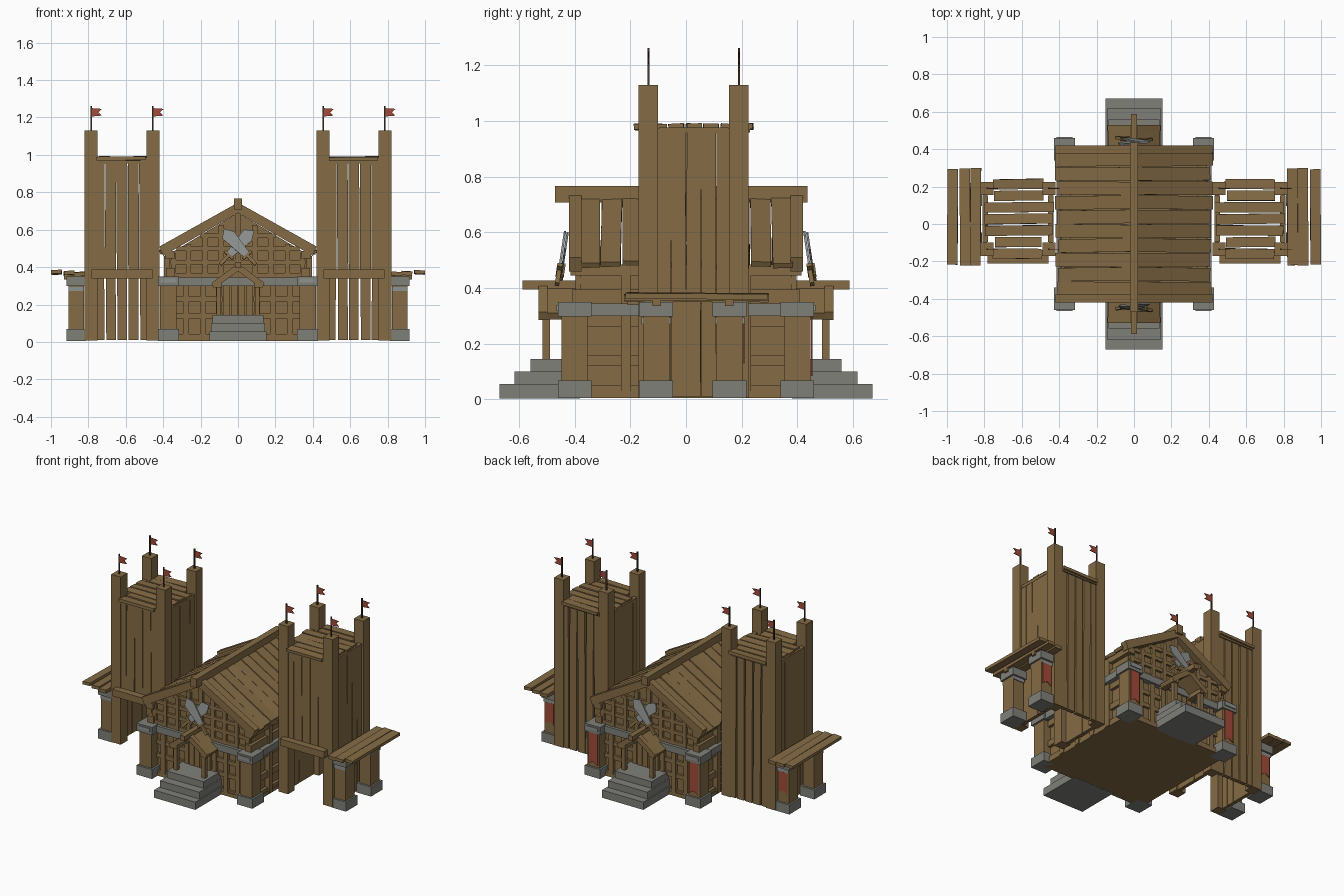
import bpy, bmesh, math, random
from mathutils import Matrix, Vector

if "Cube" in bpy.data.objects:
    bpy.data.objects.remove(bpy.data.objects["Cube"])
random.seed(4)

def mat(name, c):
    m = bpy.data.materials.new(name)
    m.diffuse_color = (*c, 1)
    m.use_nodes = True
    m.node_tree.nodes["Principled BSDF"].inputs["Base Color"].default_value = m.diffuse_color
    return m

WOOD = mat("brown wood", (0.235, 0.150, 0.060))
STONE = mat("grey stone", (0.215, 0.215, 0.195))
STEEL = mat("pale steel", (0.27, 0.29, 0.28))
RED = mat("red cloth", (0.36, 0.070, 0.040))
DARK = mat("dark pole", (0.06, 0.038, 0.02))

def make(name, bm, m):
    bmesh.ops.recalc_face_normals(bm, faces=bm.faces[:])
    me = bpy.data.meshes.new(name)
    bm.to_mesh(me)
    bm.free()
    me.materials.append(m)
    ob = bpy.data.objects.new(name, me)
    bpy.context.collection.objects.link(ob)
    return ob

def box(name, x, y, z, m=WOOD, rot=(0, 0, 0)):
    """Box between two limits on each axis, turned about its centre."""
    bm = bmesh.new()
    bmesh.ops.create_cube(bm, size=1)
    R = Matrix.Identity(4)
    for a, ax in zip(rot, "XYZ"):
        R = Matrix.Rotation(a, 4, ax) @ R
    S = Matrix.Diagonal((abs(x[1]-x[0]), abs(y[1]-y[0]), abs(z[1]-z[0]), 1))
    C = Matrix.Translation((sum(x)/2, sum(y)/2, sum(z)/2))
    bm.transform(C @ R @ S)
    return make(name, bm, m)

def prism(name, pts, y0, y1, m=WOOD, M=None):
    """Extrude an x-z outline along y."""
    bm = bmesh.new()
    f = bm.faces.new([bm.verts.new((p[0], y0, p[1])) for p in pts])
    g = bmesh.ops.extrude_face_region(bm, geom=[f])["geom"]
    bmesh.ops.translate(bm, vec=(0, y1-y0, 0), verts=[v for v in g if isinstance(v, bmesh.types.BMVert)])
    if M:
        bm.transform(M)
    return make(name, bm, m)

def jit(a):
    return random.uniform(-a, a)

# ---------- main hall ----------
box("hall_floor", (-.39, .39), (-.40, .40), (.005, .03))
for s in (-1, 1):
    # side walls, sills and stone band
    box("hall_side_wall", (s*.345, s*.365), (-.38, .38), (.01, .46))
    box("side_stone_band", (s*.34, s*.415), (-.36, .36), (.30, .345), STONE)
    box("side_wall_plate", (s*.34, s*.385), (-.41, .41), (.345, .395))
    box("eave_beam", (s*.34, s*.39), (-.415, .415), (.445, .485))
    for z in (.01, .12, .26):
        box("side_rail", (s*.36, s*.385), (-.36, .36), (z, z+.04))
    for y in (-.215, -.07, .07, .215):
        box("side_post", (s*.36, s*.395), (y-.018, y+.018), (.01, .46))
    # plank roof slopes
    ang = math.atan2(.24, .41)
    n = 10
    for i in range(n):
        y = -.345 + i*.69/(n-1)
        L = .474 + jit(.012)
        cx, cz = s*math.cos(ang)*L/2, .722 - math.sin(ang)*L/2 + jit(.003)
        box("roof_plank", (cx-L/2, cx+L/2), (y-.036, y+.036), (cz-.01, cz+.01),
            WOOD, (jit(.04), s*ang, jit(.018)))

for e in (-1, 1):   # front and back ends
    # gable wall with lattice
    prism("gable_wall", [(-.36, .01), (.36, .01), (.36, .475), (0, .69), (-.36, .475)], e*.36, e*.38)
    for x in (.345, .265, .175, .09):
        for s in (-1, 1):
            top = .68 - x*.6
            box("gable_post", (s*x-.014, s*x+.014), (e*.375, e*.397), (.345, top))
            box("wall_post", (s*(x+.012)-.016, s*(x+.012)+.016), (e*.375, e*.40), (.01, .30))
    box("gable_centre_post", (-.016, .016), (e*.375, e*.397), (.345, .69))
    for z, w in ((.345, .37), (.415, .36), (.485, .33), (.555, .2)):
        box("gable_rail", (-w, w), (e*.375, e*.395), (z, z+.024))
    for z in (.015, .125, .215):
        for s in (-1, 1):
            box("wall_rail", (s*.08, s*.36), (e*.375, e*.395), (z, z+.028))
    box("end_stone_band", (-.33, .33), (e*.36, e*.415), (.30, .345), STONE)
    # barge rafters
    for s in (-1, 1):
        prism("barge_rafter", [(0, .745), (s*.42, .51), (s*.40, .46), (0, .69)], e*.375, e*.42)
    # door planks
    for i in range(4):
        x = -.06 + i*.04
        box("door_plank", (x-.018, x+.018), (e*.375, e*.405), (.14, .305+jit(.006)))
    # stone steps
    for w, d, z0, z1 in ((.153, .67, .004, .055), (.145, .617, .055, .10), (.136, .558, .10, .145)):
        box("stone_step", (-w, w), (e*.38, e*d), (z0, z1), STONE)
    # porch
    for s in (-1, 1):
        box("porch_post", (s*.09, s*.116), (e*.488, e*.516), (.145, .31))
        box("porch_side_beam", (s*.086, s*.12), (e*.39, e*.525), (.29, .318))
        prism("porch_roof", [(0, .412), (s*.14, .31), (s*.128, .288), (0, .382)], e*.39, e*.525)
        prism("porch_rafter", [(0, .42), (s*.142, .315), (s*.128, .285), (0, .378)], e*.498, e*.53)
    box("porch_ridge", (-.017, .017), (e*.38, e*.588), (.395, .428))
    # crossed blades leaning on the gable
    for s in (-1, 1):
        T = Matrix.Translation((0, e*.443+s*.005, .515)) @ Matrix.Rotation(-e*-.15, 4, 'X') \
            @ Matrix.Rotation(s*math.radians(43), 4, 'Y')
        prism("crossed_blade", [(-.02, -.065), (.02, -.065), (.036, .07), (.008, .118), (-.036, .085)],
              -.004, .004, STEEL, T)
        prism("blade_guard", [(-.03, -.078), (.03, -.078), (.03, -.064), (-.03, -.064)], -.01, .01, WOOD, T)
        prism("blade_grip", [(-.009, -.14), (.009, -.14), (.009, -.07), (-.009, -.07)], -.008, .008, WOOD, T)

box("main_ridge", (-.022, .022), (-.47, .437), (.708, .767))

# ---------- stone-footed pillars ----------
def pillar(x, y, wx, wy, plate_z):
    box("pillar_base", (x-wx, x+wx), (y-wy, y+wy), (.005, .068), STONE)
    box("pillar_shaft", (x-wx*.78, x+wx*.78), (y-wy*.78, y+wy*.78), (.06, .305))
    box("pillar_cap", (x-wx, x+wx), (y-wy, y+wy), (.298, .35), STONE)
    edge = wy if plate_z > .3 else wy*.78
    for e in (-1, 1):
        box("banner_rail", (x-.042, x+.042), (y+e*edge, y+e*(edge+.006)), (plate_z, plate_z+.022), STEEL)

def banner(x, y, z0, z1):
    prism("banner", [(x-.033, z1), (x+.033, z1), (x+.033, z0), (x, z0+.02), (x-.033, z0)], y, y+.005, RED)

for s in (-1, 1):
    for e in (-1, 1):
        pillar(s*.372, e*.40, .057, .06, .318)
    banner(s*.372, .449, .085, .298)
    for y in (-.107, .157):
        pillar(s*.865, y, .053, .061, .272)
    banner(s*.865, .206, .13, .272)

# ---------- towers ----------
CY = .0275
for s in (-1, 1):
    cx = s*.62
    # corner posts with pennants
    for dx in (-.165, .165):
        for dy in (-.1625, .1625):
            px, py = cx+dx, CY+dy
            box("tower_post", (px-.035, px+.035), (py-.035, py+.035), (.008, 1.13))
            box("flag_pole", (px-.004, px+.004), (py-.004, py+.004), (1.13, 1.262), DARK)
            prism("pennant", [(px, 1.205), (px+.056, 1.21), (px+.038, 1.228), (px+.058, 1.246), (px, 1.25)],
                  py-.002, py+.002, RED)
    # front planks above the doorway, back planks reaching the ground
    for i in range(5):
        x = cx - .122 + i*.061
        box("front_plank", (x-.029, x+.029), (-.165, -.143), (.36, .965+jit(.008)), WOOD, (0, jit(.006), 0))
        box("back_plank", (x-.026, x+.026), (.197, .222), (.01, .97+jit(.008)), WOOD, (0, jit(.006), 0))
    box("door_lintel", (cx-.163, cx+.163), (-.21, -.155), (.34, .386))
    box("front_top_beam", (cx-.135, cx+.135), (-.17, -.14), (.955, .985))
    box("back_top_beam", (cx-.135, cx+.135), (.20, .23), (.96, .985))
    # side planks, outer and inner
    for t in (-1, 1):
        for i in range(5):
            y = CY - .108 + i*.054
            box("side_plank", (cx+t*.165, cx+t*.188), (y-.0262, y+.0262), (.01, .968+jit(.01)),
                WOOD, (jit(.005), 0, 0))
        box("side_top_beam", (cx+t*.16, cx+t*.19), (CY-.125, CY+.125), (.958, .978))
    # roof deck
    for i in range(7):
        y = CY - .186 + i*.062
        w = .13 if i in (0, 1, 5, 6) else .185
        box("tower_deck_plank", (cx-w+jit(.008), cx+w+jit(.008)), (y-.027, y+.027), (.97, .99),
            WOOD, (jit(.08), jit(.015), jit(.02)))
    # side shelf resting on pillars
    for i, x in enumerate((.847, .903, .970)):
        L = .253 + jit(.008)
        box("shelf_plank", (s*x-.028, s*x+.028), (.038-L, .038+L), (.352+i*.005, .374+i*.004),
            WOOD, (jit(.015), s*.06, jit(.008)))
    box("shelf_bearer", (s*.82, s*.93), (-.12, -.09), (.335, .358))
    box("shelf_bearer", (s*.82, s*.93), (.14, .17), (.335, .358))
